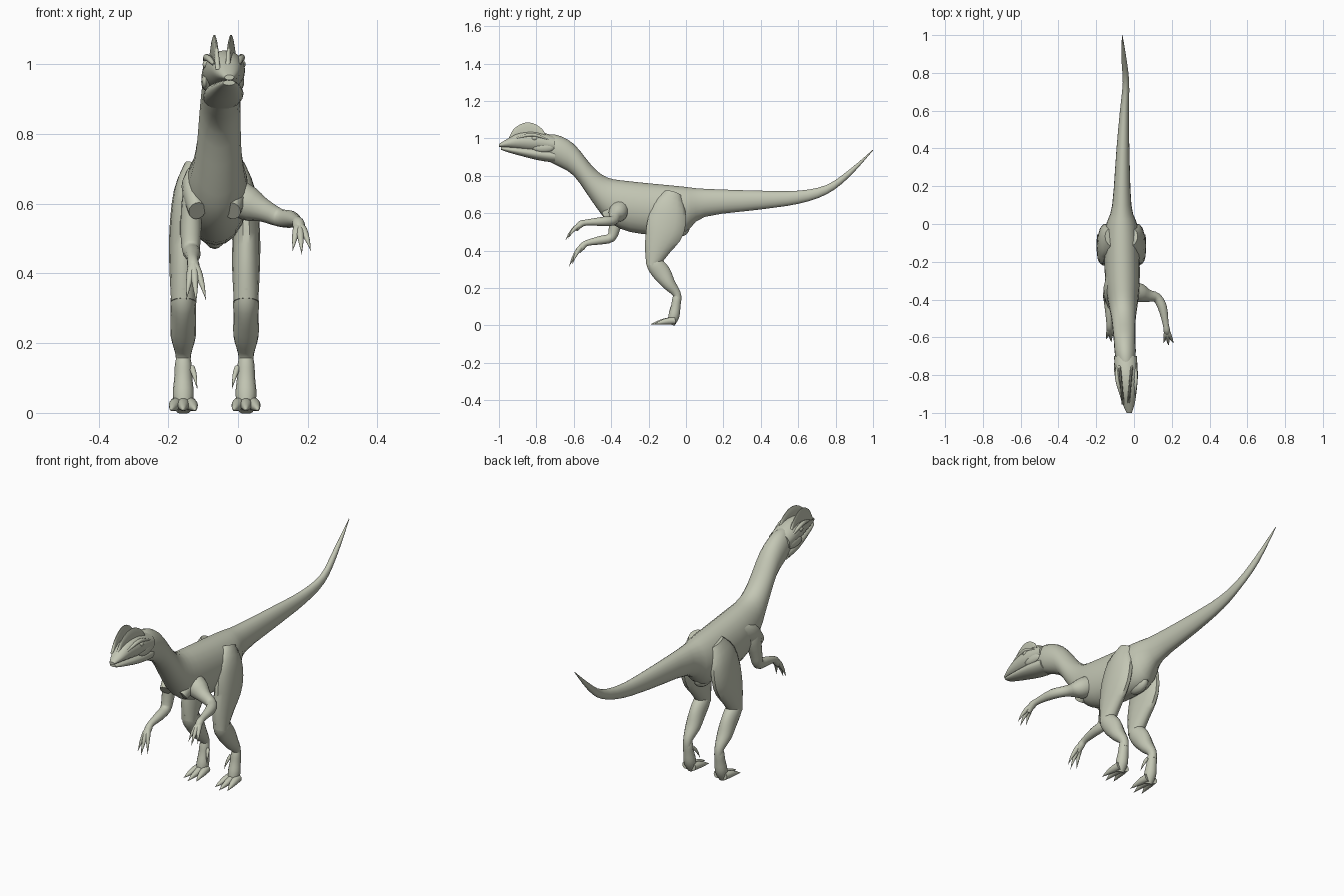
import bpy, bmesh, math
from mathutils import Vector

cube = bpy.data.objects.get("Cube")
if cube:
    bpy.data.objects.remove(cube, do_unlink=True)

skin = bpy.data.materials.new("grey_green_skin")
skin.use_nodes = True
color = (0.55, 0.57, 0.46, 1)
skin.diffuse_color = color
skin.node_tree.nodes["Principled BSDF"].inputs["Base Color"].default_value = color

SIDES = {"left": 1, "right": -1}
HIP_X = -0.067


def finish(name, bm):
    """Turn a bmesh into a smooth, coloured object."""
    bmesh.ops.recalc_face_normals(bm, faces=bm.faces)
    mesh = bpy.data.meshes.new(name)
    bm.to_mesh(mesh)
    bm.free()
    mesh.materials.append(skin)
    part = bpy.data.objects.new(name, mesh)
    bpy.context.collection.objects.link(part)
    bpy.ops.object.select_all(action='DESELECT')
    part.select_set(True)
    bpy.context.view_layer.objects.active = part
    bpy.ops.object.shade_smooth_by_angle(angle=math.radians(45))


def spline(rows, steps=3):
    """Smooth interpolation through rows of numbers."""
    padded = [rows[0], *rows, rows[-1]]
    result = []
    for i in range(len(rows) - 1):
        for step in range(steps):
            t = step / steps
            result.append([b + ((c - a) * t + (2 * a - 5 * b + 4 * c - d) * t * t
                                + (3 * b - a - 3 * c + d) * t ** 3) / 2
                           for a, b, c, d in zip(*padded[i:i + 4])])
    return result + [rows[-1]]


def loft(name, rows, sides=14, across=(1, 0, 0), along=None):
    """Skin elliptical rings: centre x, y, z, radius across, other radius."""
    rows = spline(rows)
    centres = [Vector(row[:3]) for row in rows]
    bm = bmesh.new()
    rings = []
    for i, (centre, row) in enumerate(zip(centres, rows)):
        ahead = centres[min(i + 1, len(rows) - 1)]
        behind = centres[max(i - 1, 0)]
        tangent = Vector(along) if along else (ahead - behind).normalized()
        u = Vector(across)
        u = (u - tangent * u.dot(tangent)).normalized()
        v = tangent.cross(u)
        wide, deep = (max(radius, 0.001) for radius in row[3:])
        angles = [math.tau * k / sides for k in range(sides)]
        rings.append([bm.verts.new(centre + u * math.cos(angle) * wide
                                   + v * math.sin(angle) * deep) for angle in angles])
    for ring, following in zip(rings, rings[1:]):
        for k in range(sides):
            bm.faces.new((ring[k - 1], ring[k], following[k], following[k - 1]))
    bm.faces.new(rings[0])
    bm.faces.new(rings[-1])
    finish(name, bm)


def sway(y):
    """Sideways bend of the spine, with a kink near the tail tip."""
    return 0.04 * y * y - 0.065 - 0.15 * max(0, y - 0.75)


def slices(name, outline, half_width):
    """Upright slices through a side outline of y, top and bottom."""
    loft(name, [(sway(y), y, (top + bottom) / 2, half_width(y, top - bottom), (top - bottom) / 2)
                for y, top, bottom in outline], sides=20, along=(0, 1, 0))


def limb(name, rows, widest=1, across=(1, 0, 0)):
    """Round limb of x, y, z, radius, flattened to a widest radius."""
    loft(name, [(x, y, z, min(radius, widest), radius) for x, y, z, radius in rows],
         across=across)


def digit(name, start, tip, radius, arch):
    """Arched finger or toe that ends in a pointed claw."""
    start, tip = Vector(start), Vector(tip)
    rows = []
    for t in (0, 0.35, 0.7, 0.85, 1):
        centre = start.lerp(tip, t) + Vector((0, 0, arch * math.sin(math.pi * t)))
        rows.append((*centre, radius * (1 - t * t)))
    limb(name, rows)


def ball(name, centre, size):
    bm = bmesh.new()
    bmesh.ops.create_uvsphere(bm, u_segments=14, v_segments=8, radius=1)
    bmesh.ops.scale(bm, vec=size, verts=bm.verts)
    bmesh.ops.translate(bm, vec=centre, verts=bm.verts)
    finish(name, bm)


# Neck, torso and tail in one skin
slices("neck_torso_tail", [
    (-0.8, 1.01, 0.91), (-0.7, 1.02, 0.86), (-0.6, 0.97, 0.8), (-0.5, 0.85, 0.66),
    (-0.42, 0.79, 0.56), (-0.3, 0.77, 0.5), (-0.1, 0.75, 0.48), (0, 0.74, 0.5),
    (0.1, 0.73, 0.58), (0.4, 0.72, 0.62), (0.6, 0.72, 0.65), (0.75, 0.75, 0.7),
    (0.87, 0.83, 0.79), (1, 0.94, 0.935)],
    lambda y, height: height * 0.34)
ball("pelvis", (HIP_X, -0.05, 0.52), (0.035, 0.07, 0.05))


# Skull and lower jaw, parted by a mouth line
def muzzle(y, height):
    return 0.06 * min(1, math.sqrt((y + 1.01) / 0.2))


slices("skull", [(-1, 0.97, 0.955), (-0.95, 1, 0.95), (-0.89, 1.03, 0.94),
                 (-0.8, 1.04, 0.925), (-0.7, 1.01, 0.92)], muzzle)
slices("lower_jaw", [(-0.99, 0.955, 0.94), (-0.95, 0.955, 0.925), (-0.8, 0.95, 0.885),
                     (-0.7, 0.94, 0.87)], lambda y, height: muzzle(y, height) * 0.92)

for word, side in SIDES.items():
    # Thin twin crests that spread toward the back of the head
    crest = []
    for step in range(9):
        t = step / 8
        rise = 0.1 * math.sin(math.pi * t) ** 0.6
        crest.append((side * (0.014 + 0.02 * t) - 0.044, 0.22 * t - 0.955,
                      0.986 + rise / 2, 0.007, rise / 2))
    loft(word + "_crest", crest, along=(0, 1, 0))

    # Eye, brow and cheek
    ball(word + "_eye", (side * 0.05 - 0.04, -0.81, 1), (0.012, 0.017, 0.013))
    limb(word + "_brow", [(side * 0.035 - 0.033, -0.91, 1, 0.005),
                          (side * 0.05 - 0.04, -0.82, 1.02, 0.01),
                          (side * 0.05 - 0.042, -0.73, 0.99, 0.003)])
    ball(word + "_cheek", (side * 0.048 - 0.044, -0.76, 0.95), (0.014, 0.06, 0.025))

    # Legs, leaning in toward the hips above the thigh
    def leg(part, rows, widest):
        limb(word + part, [(HIP_X + side * (0.09 - 0.4 * max(0, z - 0.6)), y, z, radius)
                           for y, z, radius in rows], widest)

    leg("_thigh", [(-0.07, 0.7, 0.05), (-0.09, 0.63, 0.09), (-0.11, 0.52, 0.105),
                   (-0.15, 0.42, 0.075), (-0.18, 0.32, 0.035)], 0.04)
    leg("_shin", [(-0.2, 0.37, 0.02), (-0.17, 0.33, 0.045), (-0.13, 0.28, 0.05),
                  (-0.09, 0.22, 0.036), (-0.05, 0.17, 0.023), (-0.045, 0.13, 0.02)], 0.036)
    leg("_foot", [(-0.05, 0.165, 0.018), (-0.05, 0.14, 0.024), (-0.055, 0.1, 0.026),
                  (-0.065, 0.05, 0.03), (-0.08, 0.004, 0.02)], 0.03)

    # Three spreading toes and a small claw on the inner side
    for place, offset in {"inner": -1, "middle": 0, "outer": 1}.items():
        base_x = HIP_X + side * (0.09 + 0.018 * offset)
        tip_x = HIP_X + side * (0.09 + 0.036 * offset)
        digit(f"{word}_{place}_toe", (base_x, -0.06, 0.026),
              (tip_x, 0.018 * abs(offset) - 0.188, 0.006), 0.02, 0.004)
    digit(word + "_hind_claw", (HIP_X + side * 0.066, -0.055, 0.13),
          (HIP_X + side * 0.05, -0.09, 0.07), 0.009, 0.008)

    # Shoulder muscle
    limb(word + "_shoulder", [(HIP_X + side * 0.045, -0.24, 0.71, 0.015),
                              (HIP_X + side * 0.07, -0.34, 0.65, 0.045),
                              (HIP_X + side * 0.05, -0.43, 0.58, 0.03)], 0.025)


def hand(word, wrist, reach, spread):
    """Three fingers that fan out from the wrist."""
    for place, offset in {"inner": -1, "middle": 0, "outer": 1}.items():
        fan = Vector((spread * offset, 0.015 * abs(offset), 0.01 * abs(offset)))
        digit(f"{word}_{place}_finger", wrist, Vector(wrist) + Vector(reach) + fan, 0.014, 0.015)


# Outstretched left arm
limb("left_arm", [(-0.02, -0.35, 0.63, 0.05), (0.03, -0.365, 0.6, 0.05),
                  (0.075, -0.38, 0.58, 0.033), (0.12, -0.39, 0.56, 0.026),
                  (0.15, -0.44, 0.556, 0.025), (0.168, -0.53, 0.55, 0.016),
                  (0.174, -0.565, 0.54, 0.018), (0.178, -0.59, 0.51, 0.012)],
     across=(0, 0, 1))
hand("left", (0.175, -0.565, 0.535), (0.008, -0.08, -0.08), 0.026)

# Lowered right arm
limb("right_arm", [(-0.11, -0.35, 0.67, 0.035), (-0.13, -0.36, 0.62, 0.05),
                   (-0.135, -0.38, 0.53, 0.033), (-0.135, -0.4, 0.47, 0.026),
                   (-0.13, -0.46, 0.455, 0.023), (-0.13, -0.53, 0.44, 0.016),
                   (-0.128, -0.555, 0.42, 0.018), (-0.127, -0.575, 0.395, 0.012)], 0.03)
hand("right", (-0.128, -0.555, 0.425), (0.008, -0.07, -0.11), 0.028)
